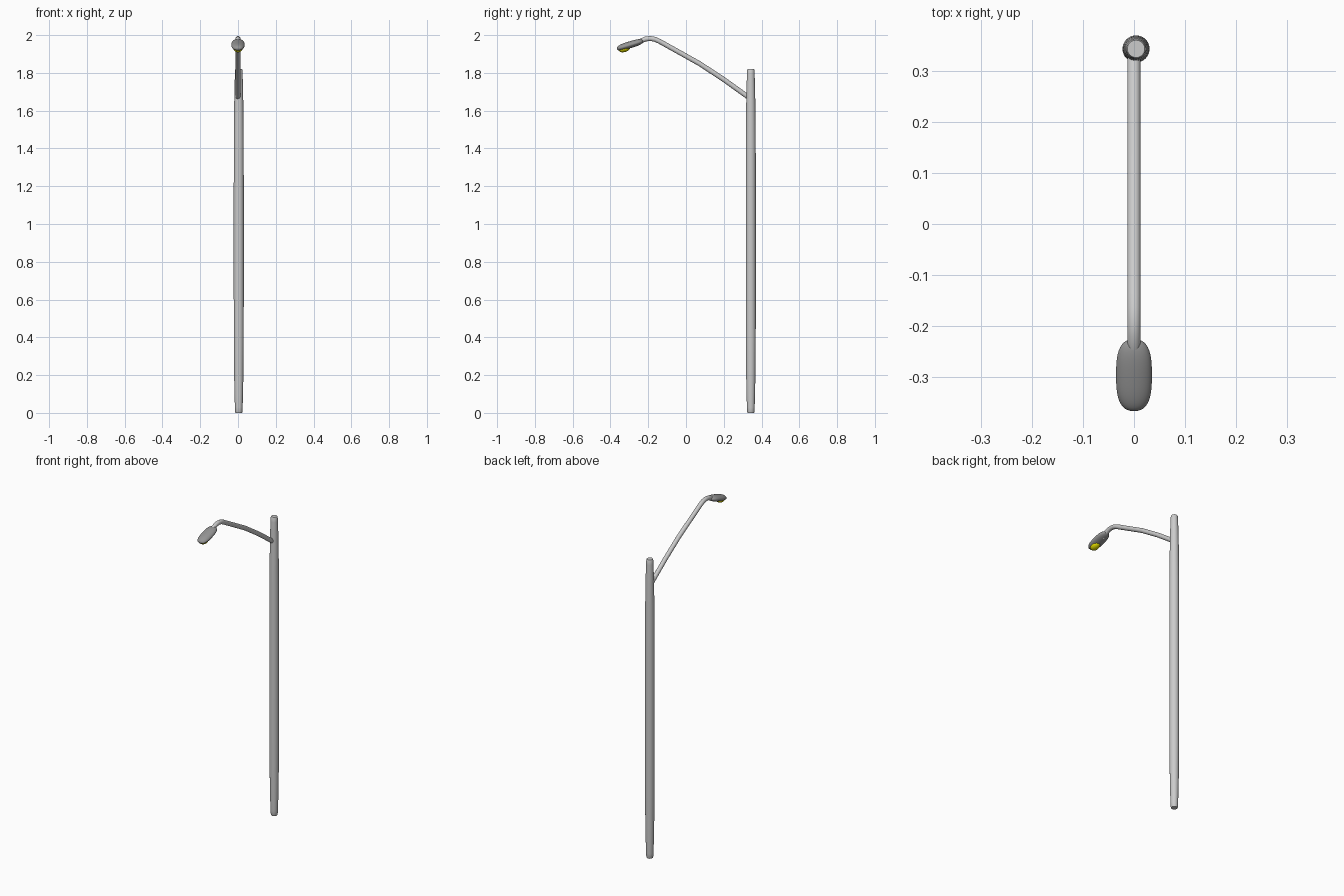
import bpy, bmesh, math
from mathutils import Matrix, Vector

if "Cube" in bpy.data.objects:
    bpy.data.objects.remove(bpy.data.objects["Cube"])


def make_object(name, bm, angle=40, color=None):
    bmesh.ops.recalc_face_normals(bm, faces=bm.faces)
    mesh = bpy.data.meshes.new(name)
    bm.to_mesh(mesh)
    bm.free()
    ob = bpy.data.objects.new(name, mesh)
    bpy.context.collection.objects.link(ob)
    if color:
        mat = bpy.data.materials.new(name + "_colour")
        mat.diffuse_color = (*color, 1)
        mat.use_nodes = True
        mat.node_tree.nodes["Principled BSDF"].inputs["Base Color"].default_value = mat.diffuse_color
        mesh.materials.append(mat)
    bpy.ops.object.select_all(action='DESELECT')
    ob.select_set(True)
    bpy.context.view_layer.objects.active = ob
    bpy.ops.object.shade_smooth_by_angle(angle=math.radians(angle))
    return ob


def loft(rings):
    """Bridge equal-sized closed rings of points and cap both ends."""
    bm = bmesh.new()
    loops = [[bm.verts.new(p) for p in r] for r in rings]
    n = len(loops[0])
    for a, b in zip(loops, loops[1:]):
        for i in range(n):
            j = (i + 1) % n
            bm.faces.new((a[i], a[j], b[j], b[i]))
    bm.faces.new(loops[0])
    bm.faces.new(loops[-1])
    return bm


def circle(center, radius, u, v, n=32):
    return [center + radius * (u * math.cos(2 * math.pi * i / n) + v * math.sin(2 * math.pi * i / n))
            for i in range(n)]


def spow(x, e):
    return math.copysign(abs(x) ** e, x)


X, Y, Z = Vector((1, 0, 0)), Vector((0, 1, 0)), Vector((0, 0, 1))

# pole: slim round post, tapered at both ends
profile = [(0, .017), (.004, .019), (.03, .0205), (.1, .0225), (.2, .0245), (.4, .0262), (.6, .0265),
           (1.22, .0265), (1.42, .0262), (1.62, .0245), (1.72, .0225), (1.79, .0205), (1.816, .019), (1.82, .017)]
make_object("pole", loft([circle(Vector((.004, .343, z)), r, X, Y) for z, r in profile]))

# arm: bent tube rising from the pole and dipping into the lamp head
path = [(.335, 1.668), (.2, 1.765), (.07, 1.85), (-.07, 1.928), (-.14, 1.967), (-.165, 1.978), (-.19, 1.982),
        (-.215, 1.979), (-.24, 1.968), (-.263, 1.953)]
pts = [Vector((0, y, z)) for y, z in path]
rings = []
for i, p in enumerate(pts):
    t = (pts[min(i + 1, len(pts) - 1)] - pts[max(i - 1, 0)]).normalized()
    rings.append(circle(p, .013, X, t.cross(X), 24))
make_object("arm", loft(rings))

# lamp head: rounded, flattened housing tilted down towards the front
tilt = Matrix.Translation((0, -.296, 1.948)) @ Matrix.Rotation(math.radians(17), 4, 'X')
bm = bmesh.new()
bmesh.ops.create_uvsphere(bm, u_segments=40, v_segments=24, radius=1)
for v in bm.verts:
    long, side, up = v.co.z, v.co.x, v.co.y
    ring = math.hypot(side, up)
    k = (1 - abs(long) ** 2.9) ** (1 / 2.6) / ring if ring > 1e-4 else 0
    height = .019 if up > 0 else .017
    v.co = (side * k * .035, long * .073, up * k * height)
bm.transform(tilt)
make_object("lamp_head", bm, color=(.3, .3, .3))

# bulb: yellow dome under the front of the head
bm = bmesh.new()
bmesh.ops.create_uvsphere(bm, u_segments=32, v_segments=16, radius=1)
bm.transform(tilt @ Matrix.Translation((0, -.034, -.010)) @ Matrix.Diagonal((.024, .032, .018, 1)))
make_object("bulb", bm, color=(.8, .75, 0))
